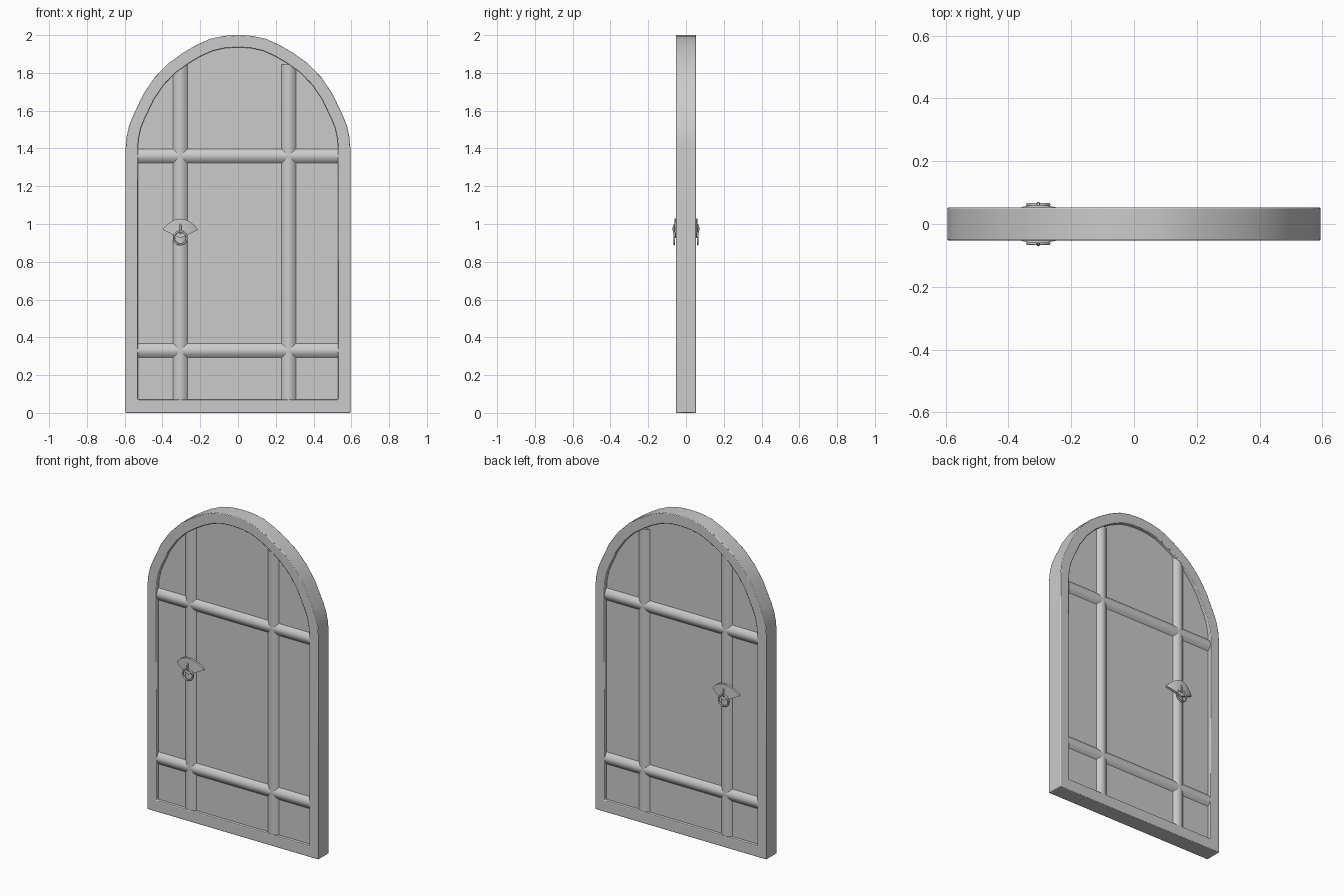
import bpy, bmesh, math

if "Cube" in bpy.data.objects:
    bpy.data.objects.remove(bpy.data.objects["Cube"])

D = 0.0525       # frame half depth
PANEL = 0.03     # panel half depth
CREST = 0.05     # crest of the rounded battens
HX = -0.305      # handle position


def loft(name, rings, closed=False, smooth=True):
    """Skin a list of equal-length point rings; closed joins last to first."""
    bm = bmesh.new()
    vs = [[bm.verts.new(p) for p in r] for r in rings]
    n, m = len(vs), len(vs[0])
    for i in range(n if closed else n - 1):
        a, b = vs[i], vs[(i + 1) % n]
        for j in range(m):
            k = (j + 1) % m
            bm.faces.new((a[j], a[k], b[k], b[j]))
    if not closed:
        bm.faces.new(vs[0])
        bm.faces.new(vs[-1])
    bmesh.ops.recalc_face_normals(bm, faces=bm.faces)
    me = bpy.data.meshes.new(name)
    bm.to_mesh(me)
    bm.free()
    ob = bpy.data.objects.new(name, me)
    bpy.context.collection.objects.link(ob)
    if smooth:
        bpy.ops.object.select_all(action='DESELECT')
        bpy.context.view_layer.objects.active = ob
        ob.select_set(True)
        bpy.ops.object.shade_smooth_by_angle(angle=math.radians(30))
    return ob


# Arched outline, right half of the outer arch
ARCH = [(.595, 1.4), (.59, 1.46), (.577, 1.52), (.556, 1.572), (.5, 1.69),
        (.44, 1.778), (.37, 1.85), (.29, 1.907), (.22, 1.948), (.148, 1.98),
        (.075, 1.996), (0, 2)]


def outline(inset, bottom, y):
    s = (0.6 - inset) / 0.6
    right = [(x * s, 1.4 + (z - 1.4) * s) for x, z in ARCH]
    left = [(-x, z) for x, z in reversed(right[:-1])]
    w = right[0][0]
    return [(x, y, z) for x, z in [(w, bottom)] + right + left + [(-w, bottom)]]


# Surrounding frame
frame = loft("door_frame", [outline(0, 0, -D), outline(.065, .07, -D),
                            outline(.065, .07, D), outline(0, 0, D)], closed=True)
bev = frame.modifiers.new("soft_edges", 'BEVEL')
bev.width = 0.004
bev.segments = 2
bev.limit_method = 'ANGLE'
bev.angle_limit = math.radians(50)

# Recessed panel, edges buried in the frame
loft("door_panel", [outline(.035, .04, -PANEL), outline(.035, .04, PANEL)])


# Rounded battens, bulging on both faces
def batten(name, vertical, centre, start, end):
    us = [-1 + i / 5 for i in range(11)]
    rise = CREST - PANEL
    prof = [(.04 * u, -PANEL + .002 - (rise + .002) * (1 - u * u)) for u in us]
    prof += [(u, -y) for u, y in reversed(prof)]
    if vertical:
        rings = [[(centre + u, y, t) for u, y in prof] for t in (start, end)]
    else:
        rings = [[(t, y, centre + u) for u, y in prof] for t in (start, end)]
    loft(name, rings)


for side, x in (("left", -.305), ("right", .268)):
    batten("vertical_batten_" + side, True, x, .04, 1.845)
for level, z in (("lower", .33), ("upper", 1.36)):
    batten("cross_batten_" + level, False, z, -.56, .56)


def tube(name, path, r, closed):
    """Round bar along a path lying in a plane."""
    cu = bpy.data.curves.new(name, 'CURVE')
    cu.dimensions = '3D'
    cu.bevel_depth = r
    cu.bevel_resolution = 2
    cu.use_fill_caps = True
    sp = cu.splines.new('POLY')
    sp.points.add(len(path) - 1)
    for p, co in zip(sp.points, path):
        p.co = (*co, 1)
    sp.use_cyclic_u = closed
    sp.use_smooth = True
    bpy.context.collection.objects.link(bpy.data.objects.new(name, cu))


# Handles on both faces
for face, s in (("front", -1), ("back", 1)):
    # fan-shaped back plate, bowed over the batten
    rings = []
    for i in range(13):
        u = -1 + i / 6
        top = 1.028 - .055 * u * u
        low = .925 + .044 * abs(u)
        y = .061 - .022 * u * u
        rings.append([(HX + .093 * u, s * yy, z) for yy, z in
                      ((y, low), (y, top), (y - .014, top), (y - .014, low))])
    loft(face + "_handle_plate", rings)
    # staple holding the ring
    tube(face + "_handle_staple",
         [(HX, s * (.055 + .011 * math.sin(a)), .974 - .024 * math.cos(a))
          for a in [math.pi * k / 10 for k in range(11)]], .005, False)
    # pull ring
    tube(face + "_handle_ring",
         [(HX + .034 * math.cos(a), s * .062, .926 + .034 * math.sin(a))
          for a in [math.tau * k / 28 for k in range(28)]], .005, True)
